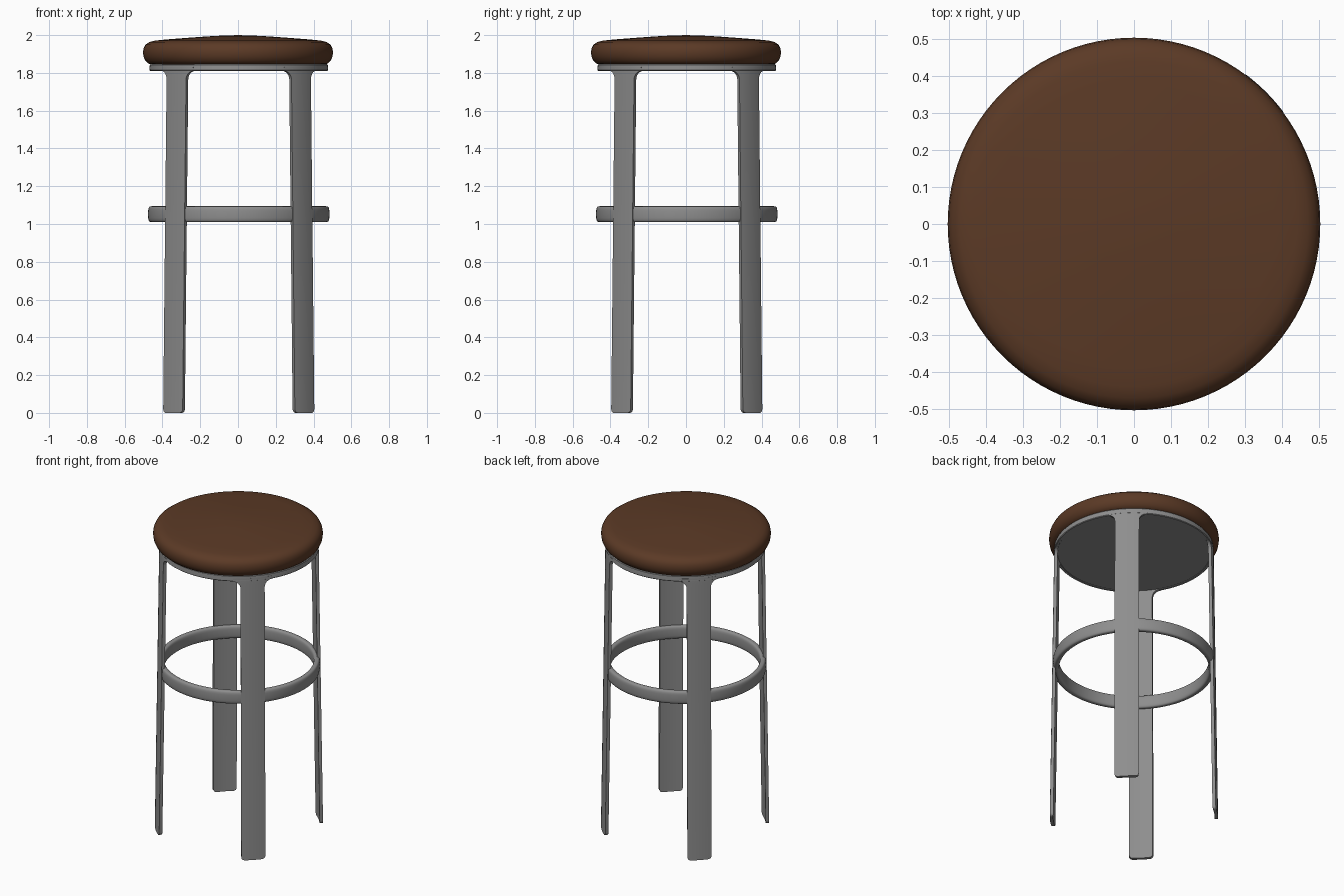
import bpy, bmesh, math

if "Cube" in bpy.data.objects:
    bpy.data.objects.remove(bpy.data.objects["Cube"])

def material(name, rgb):
    m = bpy.data.materials.new(name)
    m.diffuse_color = (*rgb, 1)
    m.use_nodes = True
    m.node_tree.nodes["Principled BSDF"].inputs["Base Color"].default_value = m.diffuse_color
    return m

BROWN = material("brown leather", (0.105, 0.042, 0.019))
GREY = material("grey metal", (0.27, 0.27, 0.27))
C = 0.004  # the frame sits slightly off the seat centre

def finish(bm, name, mat, offset=0.0, angle=40):
    bmesh.ops.recalc_face_normals(bm, faces=bm.faces)
    me = bpy.data.meshes.new(name)
    bm.to_mesh(me)
    bm.free()
    ob = bpy.data.objects.new(name, me)
    ob.location = (offset, offset, 0)
    me.materials.append(mat)
    bpy.context.collection.objects.link(ob)
    bpy.ops.object.select_all(action='DESELECT')
    ob.select_set(True)
    bpy.context.view_layer.objects.active = ob
    bpy.ops.object.shade_smooth_by_angle(angle=math.radians(angle))
    return ob

def lathe(name, profile, mat, closed=False, offset=0.0, n=96):
    """Spin a (radius, z) profile around the z axis."""
    bm = bmesh.new()
    rings = [[bm.verts.new((r * math.cos(2 * math.pi * i / n), r * math.sin(2 * math.pi * i / n), z))
              for i in range(n)] if r > 0 else [bm.verts.new((0, 0, z))] for r, z in profile]
    pairs = list(zip(rings, rings[1:])) + ([(rings[-1], rings[0])] if closed else [])
    for a, b in pairs:
        for i in range(n):
            j = (i + 1) % n
            if len(a) == 1:
                bm.faces.new((a[0], b[i], b[j]))
            elif len(b) == 1:
                bm.faces.new((a[i], a[j], b[0]))
            else:
                bm.faces.new((a[i], a[j], b[j], b[i]))
    return finish(bm, name, mat, offset)

# Padded seat with gently domed top and rounded rim
lathe("seat", [(0, 2.0), (0.12, 1.996), (0.25, 1.987), (0.38, 1.977), (0.44, 1.971), (0.47, 1.963),
               (0.49, 1.949), (0.5, 1.93), (0.503, 1.908), (0.5, 1.885), (0.49, 1.864),
               (0.475, 1.85), (0.455, 1.843), (0, 1.843)], BROWN)

# Metal rim and plate below the seat
lathe("seat_plate", [(0, 1.847), (0.467, 1.847), (0.471, 1.843), (0.473, 1.814), (0.469, 1.81),
                     (0.455, 1.81), (0.453, 1.813), (0, 1.813)], GREY, offset=C)

# Foot ring with rounded cross-section
ring = []
for k in range(24):
    a = 2 * math.pi * k / 24
    c, s = math.cos(a), math.sin(a)
    ring.append((0.461 + 0.019 * math.copysign(abs(c) ** 0.6, c),
                 1.052 + 0.042 * math.copysign(abs(s) ** 0.6, s)))
lathe("foot_ring", ring, GREY, closed=True, offset=C)

# Legs: thin curved plates, rounded at the foot, flaring into the rim
W, T, COLS = 0.073, 0.02, 8
ROWS = [(0, W - 0.02), (0.002, W - 0.012), (0.006, W - 0.006), (0.012, W - 0.002), (0.02, W),
        (0.5, W), (1.0, W), (1.4, W), (1.765, W)]
ROWS += [(1.765 + 0.045 * math.sin(a), W + 0.045 * (1 - math.cos(a)))
         for a in (math.radians(15 * k) for k in range(1, 7))]
ROWS.append((1.83, W + 0.045))

def leg(name, direction):
    bm = bmesh.new()
    layers = []
    for inset in (0, T):
        grid = []
        for z, hw in ROWS:
            r = 0.4985 - 0.026 * z / 1.82
            row = []
            for i in range(COLS + 1):
                a = direction + hw * (2 * i / COLS - 1) / r
                row.append(bm.verts.new(((r - inset) * math.cos(a), (r - inset) * math.sin(a), z)))
            grid.append(row)
        for p, q in zip(grid, grid[1:]):
            for i in range(COLS):
                bm.faces.new((p[i], p[i + 1], q[i + 1], q[i]))
        layers.append(grid)
    o, n = layers
    for p, q in ((o[0], n[0]), (o[-1], n[-1]),
                 ([r[0] for r in o], [r[0] for r in n]), ([r[-1] for r in o], [r[-1] for r in n])):
        for i in range(len(p) - 1):
            bm.faces.new((p[i], p[i + 1], q[i + 1], q[i]))
    finish(bm, name, GREY, C)

for k, name in enumerate(("back_right_leg", "back_left_leg", "front_left_leg", "front_right_leg")):
    leg(name, math.radians(45 + 90 * k))
